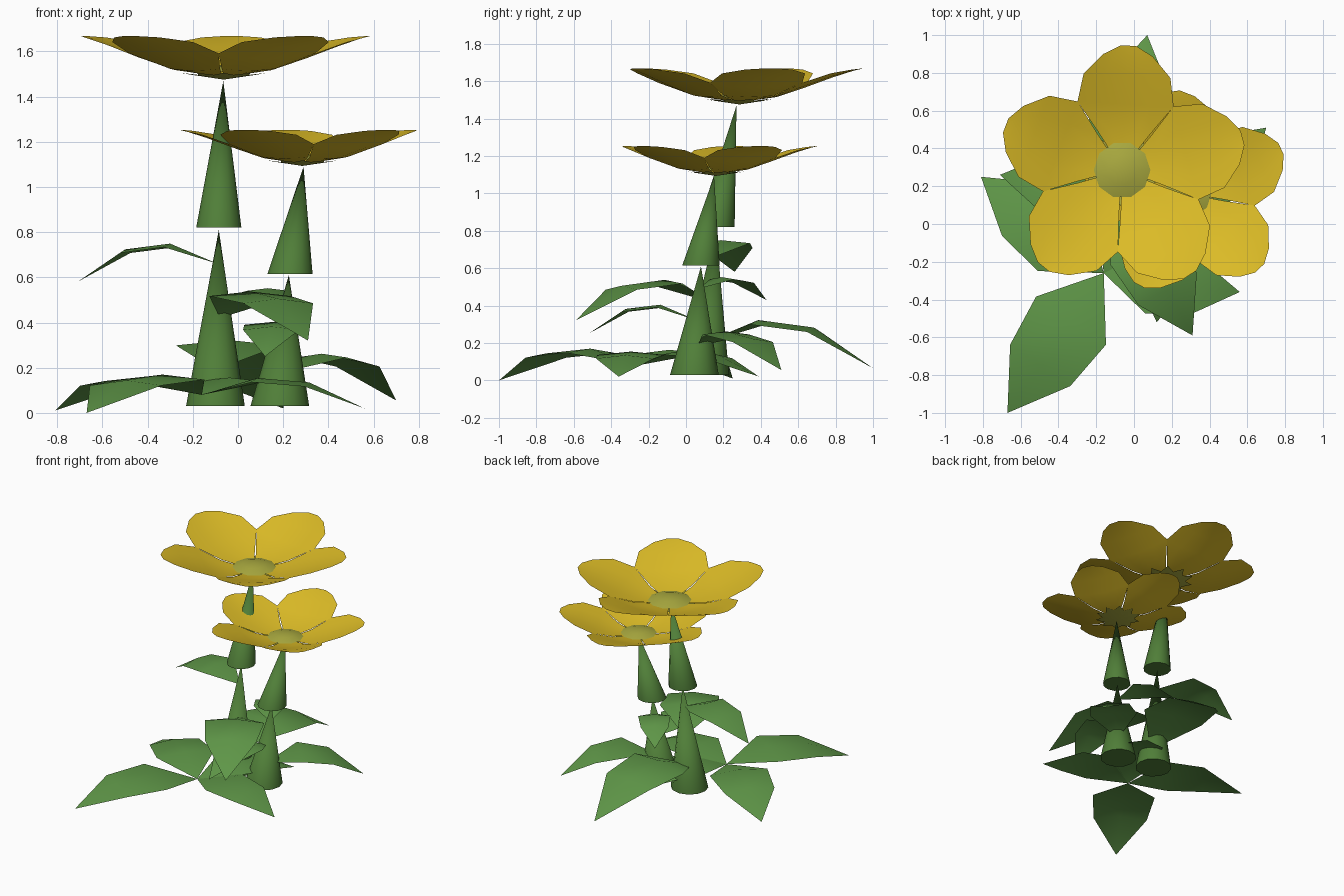
import bpy, bmesh, math
from mathutils import Vector, Matrix

cube = bpy.data.objects.get("Cube")
if cube:
    bpy.data.objects.remove(cube, do_unlink=True)


def material(name, rgb):
    m = bpy.data.materials.new(name)
    m.use_nodes = True
    m.diffuse_color = (*rgb, 1)
    m.node_tree.nodes["Principled BSDF"].inputs["Base Color"].default_value = (*rgb, 1)
    return m


YELLOW = material("petal yellow", (0.73, 0.51, 0.02))
OLIVE = material("flower heart olive", (0.40, 0.40, 0.05))
LEAF = material("leaf green", (0.115, 0.31, 0.065))
STEM = material("stem green", (0.08, 0.21, 0.04))


def finish(name, bm, mat, angle):
    bmesh.ops.recalc_face_normals(bm, faces=bm.faces)
    me = bpy.data.meshes.new(name)
    bm.to_mesh(me)
    bm.free()
    me.materials.append(mat)
    ob = bpy.data.objects.new(name, me)
    bpy.context.scene.collection.objects.link(ob)
    bpy.ops.object.select_all(action='DESELECT')
    ob.select_set(True)
    bpy.context.view_layer.objects.active = ob
    bpy.ops.object.shade_smooth_by_angle(angle=math.radians(angle))
    return ob


# Stem segment: a leaning cone with a closed foot
def stem(name, foot, apex, radius, sides=12):
    bm = bmesh.new()
    foot = Vector(foot)
    tip = bm.verts.new(apex)
    ring = []
    for i in range(sides):
        a = math.tau * i / sides
        ring.append(bm.verts.new(foot + radius * Vector((math.cos(a), math.sin(a), 0))))
    for i in range(sides):
        bm.faces.new((ring[i], ring[(i + 1) % sides], tip))
    bm.faces.new(ring[::-1])
    finish(name, bm, STEM, 50)


# Leaf: a six-cornered blade, creased on the rib and arched from base to tip
def leaf(name, base, tip, arch):
    base, tip = Vector(base), Vector(tip)
    run = tip - base
    length = run.xy.length
    side = Vector((-run.y, run.x, 0)) / length
    up = Vector((0, 0, 1))
    bm = bmesh.new()
    start, end = bm.verts.new(base), bm.verts.new(tip)
    rows = []
    for t, width in ((0.34, 0.25), (0.66, 0.215)):
        rib = base + run * t + up * arch * length
        edge_drop = up * 0.025 * length
        rows.append([bm.verts.new(rib + side * width * length - edge_drop),
                     bm.verts.new(rib),
                     bm.verts.new(rib - side * width * length - edge_drop)])
    for j in (0, 1):
        bm.faces.new((start, rows[0][j], rows[0][j + 1]))
        bm.faces.new((rows[0][j], rows[1][j], rows[1][j + 1], rows[0][j + 1]))
        bm.faces.new((rows[1][j], end, rows[1][j + 1]))
    finish(name, bm, LEAF, 40)


# Petal profile: distance out, half width, height
PETAL = ((0.06, 0.04, 0.02), (0.2, 0.14, 0.04), (0.35, 0.255, 0.09),
         (0.5, 0.23, 0.145), (0.61, 0.13, 0.18), (0.66, 0.04, 0.192))
COLUMNS = (-1, -0.5, 0, 0.5, 1)


def flower(name, centre, scale, turn):
    place = Matrix.Translation(centre) @ Matrix.Scale(scale, 4)
    # Petals, slightly scooped across their width
    bm = bmesh.new()
    for k in range(5):
        spin = Matrix.Rotation(math.radians(turn) + math.tau * k / 5, 4, 'Z')
        rows = [[bm.verts.new(place @ spin @ Vector((r, c * w, z + 0.4 * (c * w) ** 2)))
                 for c in COLUMNS] for r, w, z in PETAL]
        for a, b in zip(rows, rows[1:]):
            for j in range(len(COLUMNS) - 1):
                bm.faces.new((a[j], b[j], b[j + 1], a[j + 1]))
    finish(name + "_petals", bm, YELLOW, 60)

    # Heart: a low dome over the petal roots
    sides = 10
    bm = bmesh.new()
    rings = []
    for r, z in ((0.15, 0.035), (0.08, 0.058)):
        rings.append([bm.verts.new(place @ Vector((r * math.cos(math.tau * i / sides),
                                                   r * math.sin(math.tau * i / sides), z)))
                      for i in range(sides)])
    top = bm.verts.new(place @ Vector((0, 0, 0.065)))
    for i in range(sides):
        n = (i + 1) % sides
        bm.faces.new((rings[0][i], rings[0][n], rings[1][n], rings[1][i]))
        bm.faces.new((rings[1][i], rings[1][n], top))
    finish(name + "_heart", bm, OLIVE, 60)

    # Sepals: a pointed star cup below the petals
    bm = bmesh.new()
    low = bm.verts.new(place @ Vector((0, 0, 0)))
    star = []
    for i in range(sides * 2):
        a = math.tau * i / (sides * 2)
        r = 0.2 if i % 2 else 0.14
        star.append(bm.verts.new(place @ Vector((r * math.cos(a), r * math.sin(a), 0.15 * r))))
    for i in range(len(star)):
        bm.faces.new((low, star[(i + 1) % len(star)], star[i]))
    finish(name + "_sepals", bm, OLIVE, 20)


# Tall and short stems
stem("tall_stem_lower", (-0.1, 0.1, 0.03), (-0.085, 0.16, 0.81), 0.13)
stem("tall_stem_upper", (-0.085, 0.16, 0.82), (-0.065, 0.27, 1.47), 0.1)
stem("short_stem_lower", (0.185, 0.045, 0.03), (0.225, 0.08, 0.61), 0.13)
stem("short_stem_upper", (0.23, 0.08, 0.615), (0.29, 0.15, 1.09), 0.1)

# Flower heads
flower("tall_flower", (-0.063, 0.285, 1.475), 1.0, 15)
flower("short_flower", (0.285, 0.16, 1.093), 0.83, 26)

# Ground rosette
ROOT = (-0.16, -0.26, 0.08)
for i, tip in enumerate(((-0.67, -1.0, 0.0), (-0.81, 0.25, 0.01),
                         (0.56, -0.36, 0.02), (0.2, 0.39, 0.02))):
    leaf(f"ground_leaf_{i + 1}", ROOT, tip, 0.13)

# Leaves growing from the stems
STEM_LEAVES = (
    ("tall_leaf_back", (-0.1, 0.07, 0.19), (0.07, 1.0, 0.065)),
    ("tall_leaf_front", (-0.08, 0.13, 0.42), (0.31, -0.59, 0.32)),
    ("tall_leaf_side", (-0.09, 0.15, 0.66), (-0.71, 0.26, 0.58)),
    ("short_leaf_side", (0.2, 0.06, 0.18), (0.7, 0.51, 0.055)),
    ("short_leaf_front", (0.2, 0.06, 0.32), (0.12, -0.52, 0.25)),
    ("short_leaf_back", (0.22, 0.07, 0.49), (-0.04, 0.43, 0.43)),
)
for name, base, tip in STEM_LEAVES:
    leaf(name, base, tip, 0.185)
